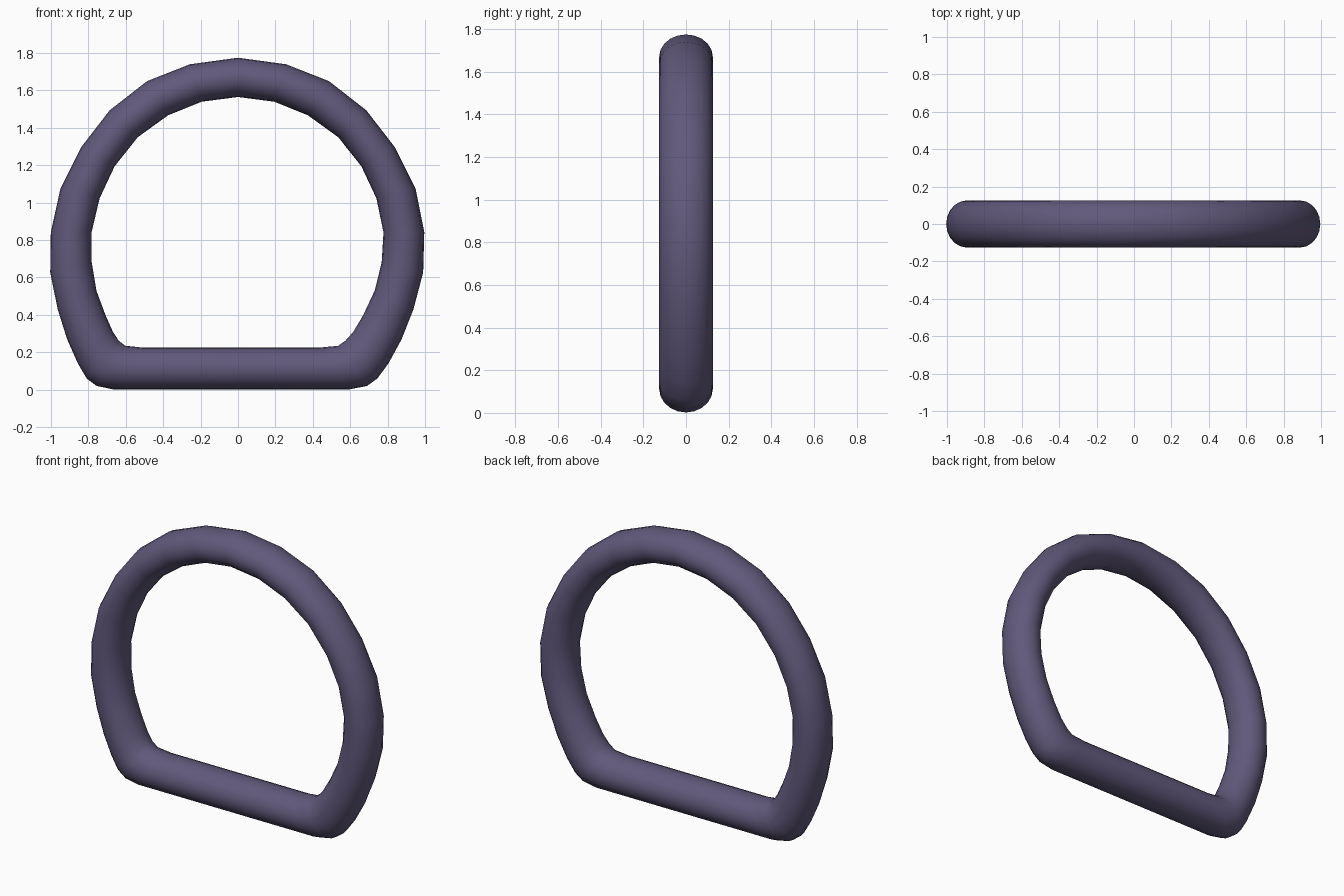
import bpy, bmesh, math

if "Cube" in bpy.data.objects:
    bpy.data.objects.remove(bpy.data.objects["Cube"])

SIDES = 20        # facets round the bar
DEPTH = 0.126     # half thickness in y

# Right half of the ring, top to bottom: outer x, z, inner x, z, extra x on the left side
STATIONS = [
    (0.000, 1.775, 0.000, 1.565, 0),
    (0.257, 1.740, 0.194, 1.540, 0),
    (0.486, 1.650, 0.374, 1.467, 0),
    (0.686, 1.494, 0.536, 1.350, 0),
    (0.839, 1.296, 0.660, 1.194, 0),
    (0.949, 1.077, 0.740, 1.023, 0),
    (0.996, 0.841, 0.778, 0.841, 0.005),
    (0.990, 0.627, 0.768, 0.680, 0.014),
    (0.938, 0.430, 0.731, 0.530, 0.026),
    (0.874, 0.268, 0.670, 0.400, 0.039),
    (0.804, 0.140, 0.617, 0.310, 0.052),
    (0.745, 0.060, 0.574, 0.262, 0.064),
    (0.690, 0.020, 0.536, 0.235, 0.066),
    (0.595, 0.002, 0.434, 0.225, 0.073),
]

# Full loop: right side down, then the slightly wider left side back up
loop = [s[:4] for s in STATIONS]
loop += [(-ox - e, oz, -ix - e, iz) for ox, oz, ix, iz, e in reversed(STATIONS[1:])]

# Elliptical cross-section at every station, bridged into a closed tube
bm = bmesh.new()
rings = []
for ox, oz, ix, iz in loop:
    cx, cz, hx, hz = (ox + ix) / 2, (oz + iz) / 2, (ox - ix) / 2, (oz - iz) / 2
    ring = []
    for k in range(SIDES):
        a = 2 * math.pi * k / SIDES
        c = math.cos(a)
        ring.append(bm.verts.new((cx + hx * c, DEPTH * math.sin(a), cz + hz * c)))
    rings.append(ring)
for i, ring in enumerate(rings):
    nxt = rings[(i + 1) % len(rings)]
    for k in range(SIDES):
        j = (k + 1) % SIDES
        bm.faces.new((ring[k], ring[j], nxt[j], nxt[k]))
bmesh.ops.recalc_face_normals(bm, faces=bm.faces)
for f in bm.faces:
    f.smooth = True

mesh = bpy.data.meshes.new("d_ring")
bm.to_mesh(mesh)
bm.free()
ring_obj = bpy.data.objects.new("d_ring", mesh)
bpy.context.collection.objects.link(ring_obj)

# Muted purple finish
mat = bpy.data.materials.new("muted_purple")
mat.diffuse_color = (0.12, 0.10, 0.20, 1)
mat.use_nodes = True
mat.node_tree.nodes["Principled BSDF"].inputs["Base Color"].default_value = mat.diffuse_color
mesh.materials.append(mat)
